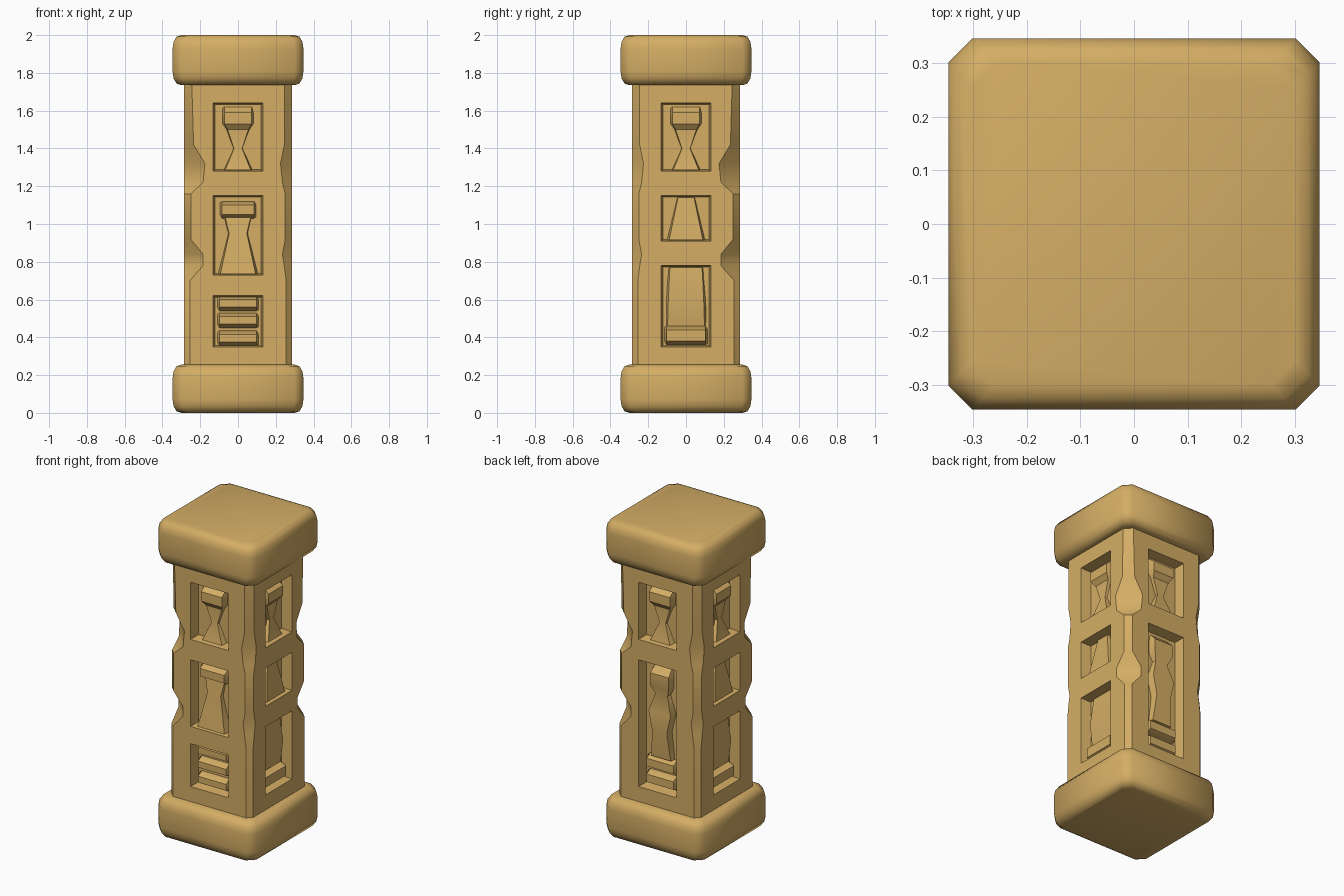
import bpy, bmesh, math
from mathutils import Matrix

if "Cube" in bpy.data.objects:
    bpy.data.objects.remove(bpy.data.objects["Cube"])

stone = bpy.data.materials.new("sandstone")
stone.diffuse_color = (0.66, 0.42, 0.13, 1)
stone.use_nodes = True
stone.node_tree.nodes["Principled BSDF"].inputs["Base Color"].default_value = stone.diffuse_color
H = 0.285          # shaft half width
FLOOR = H - 0.065  # depth of the carved niches


def finish(name, bm, angle=40):
    bmesh.ops.recalc_face_normals(bm, faces=bm.faces)
    me = bpy.data.meshes.new(name)
    bm.to_mesh(me)
    bm.free()
    me.materials.append(stone)
    ob = bpy.data.objects.new(name, me)
    bpy.context.collection.objects.link(ob)
    smooth(ob, angle)
    return ob


def smooth(ob, angle):
    bpy.ops.object.select_all(action='DESELECT')
    ob.select_set(True)
    bpy.context.view_layer.objects.active = ob
    bpy.ops.object.shade_smooth_by_angle(angle=math.radians(angle))


def loft(bm, rings, mat=Matrix()):
    vs = [[bm.verts.new(mat @ Matrix.Translation(p).translation) for p in r] for r in rings]
    n = len(vs[0])
    for a, b in zip(vs, vs[1:]):
        for i in range(n):
            bm.faces.new((a[i], a[(i + 1) % n], b[(i + 1) % n], b[i]))
    bm.faces.new(vs[0][::-1])
    bm.faces.new(vs[-1])


def octagon(h, cs, z):
    # square with four independently chipped corners
    a, b, c, d = cs
    return [(-h + a, -h, z), (h - b, -h, z), (h, -h + b, z), (h, h - c, z),
            (h - c, h, z), (-h + d, h, z), (-h, h - d, z), (-h, -h + a, z)]


def block(name, z0, z1):
    # slab with worn, rounded rims
    bm = bmesh.new()
    prof = [(0.30, z0), (0.325, z0 + 0.008), (0.341, z0 + 0.035), (0.346, z0 + 0.07),
            (0.346, z1 - 0.07), (0.341, z1 - 0.035), (0.325, z1 - 0.008), (0.30, z1)]
    loft(bm, [octagon(h, [0.045] * 4, z) for h, z in prof])
    finish(name, bm, 60)


block("base_block", 0.0, 0.255)
block("cap_block", 1.735, 2.0)

# shaft with chipped corners at the bands between the niches
bm = bmesh.new()
rings = []
for z, deep, light in [(0.22, .03, .03), (0.70, .03, .03), (0.78, .10, .04), (0.84, .10, .05),
                       (0.92, .035, .035), (1.16, .035, .035), (1.22, .10, .05),
                       (1.32, .11, .06), (1.42, .05, .04), (1.76, .04, .04)]:
    rings.append(octagon(H, (deep, light, deep, light), z))
loft(bm, rings)
shaft = finish("shaft", bm)

# niches per side: 0 front, 1 right, 2 back, 3 left
niches = {0: [(1.28, 1.64), (0.73, 1.15), (0.35, 0.62)],
          1: [(1.28, 1.64), (0.91, 1.15), (0.35, 0.78)],
          2: [(1.28, 1.64), (0.35, 1.15)],
          3: [(1.28, 1.64), (0.91, 1.15), (0.35, 0.78)]}
bm = bmesh.new()
for side, spans in niches.items():
    m = Matrix.Rotation(side * math.pi / 2, 4, 'Z')
    for z0, z1 in spans:
        def rect(d, w, e):
            return [(-w, -d, z0 + e), (w, -d, z0 + e), (w, -d, z1 - e), (-w, -d, z1 - e)]
        loft(bm, [rect(FLOOR, 0.122, 0.008), rect(H + 0.05, 0.14, -0.007)], m)
cutter = finish("niche_cutter", bm)
cutter.hide_render = True
bpy.context.view_layer.objects.active = shaft
mod = shaft.modifiers.new("niches", 'BOOLEAN')
mod.operation = 'DIFFERENCE'
mod.solver = 'EXACT'
mod.object = cutter
bpy.ops.object.modifier_apply(modifier=mod.name)
bpy.data.objects.remove(cutter)
smooth(shaft, 35)


def carve(bm, side, sections):
    # relief from sections (height, half width, rise above niche floor)
    m = Matrix.Rotation(side * math.pi / 2, 4, 'Z')
    loft(bm, [[(-w, -FLOOR + 0.02, z), (w, -FLOOR + 0.02, z),
               (w * 0.85, -FLOOR - r, z), (-w * 0.85, -FLOOR - r, z)]
              for z, w, r in sections], m)


def bar(bm, side, z0, z1, w, r):
    carve(bm, side, [(z0, w, 0.0), (z0 + 0.02, w, r), (z1 - 0.02, w, r), (z1, w, 0.0)])


bm = bmesh.new()
for s in range(4):
    # hourglass figure in the upper niche
    carve(bm, s, [(1.285, .08, .04), (1.40, .025, .015), (1.50, .065, .02),
                  (1.53, .085, .045), (1.59, .085, .045), (1.62, .085, .005)])
# front: brow bar, robe and steps
bar(bm, 0, 1.03, 1.12, .10, .04)
carve(bm, 0, [(0.735, .11, .05), (0.95, .055, .02), (1.04, .08, .01)])
for z in (0.355, 0.45, 0.54):
    bar(bm, 0, z, z + 0.08, .115, .04)
# sides: robe above, panel and sill below
for s in (1, 3):
    carve(bm, s, [(0.915, .105, .045), (1.14, .05, .015)])
    carve(bm, s, [(0.46, .115, .01), (0.60, .11, .03), (0.77, .10, .01)])
    bar(bm, s, 0.36, 0.46, .12, .045)
# back: tall standing figure on steps
carve(bm, 2, [(0.55, .08, .03), (0.72, .06, .045), (0.84, .09, .045), (0.95, .05, .025),
              (1.00, .075, .045), (1.08, .075, .045), (1.12, .07, .005)])
for z in (0.36, 0.46):
    bar(bm, 2, z, z + 0.09, .11, .04)
finish("carved_reliefs", bm, 35)
